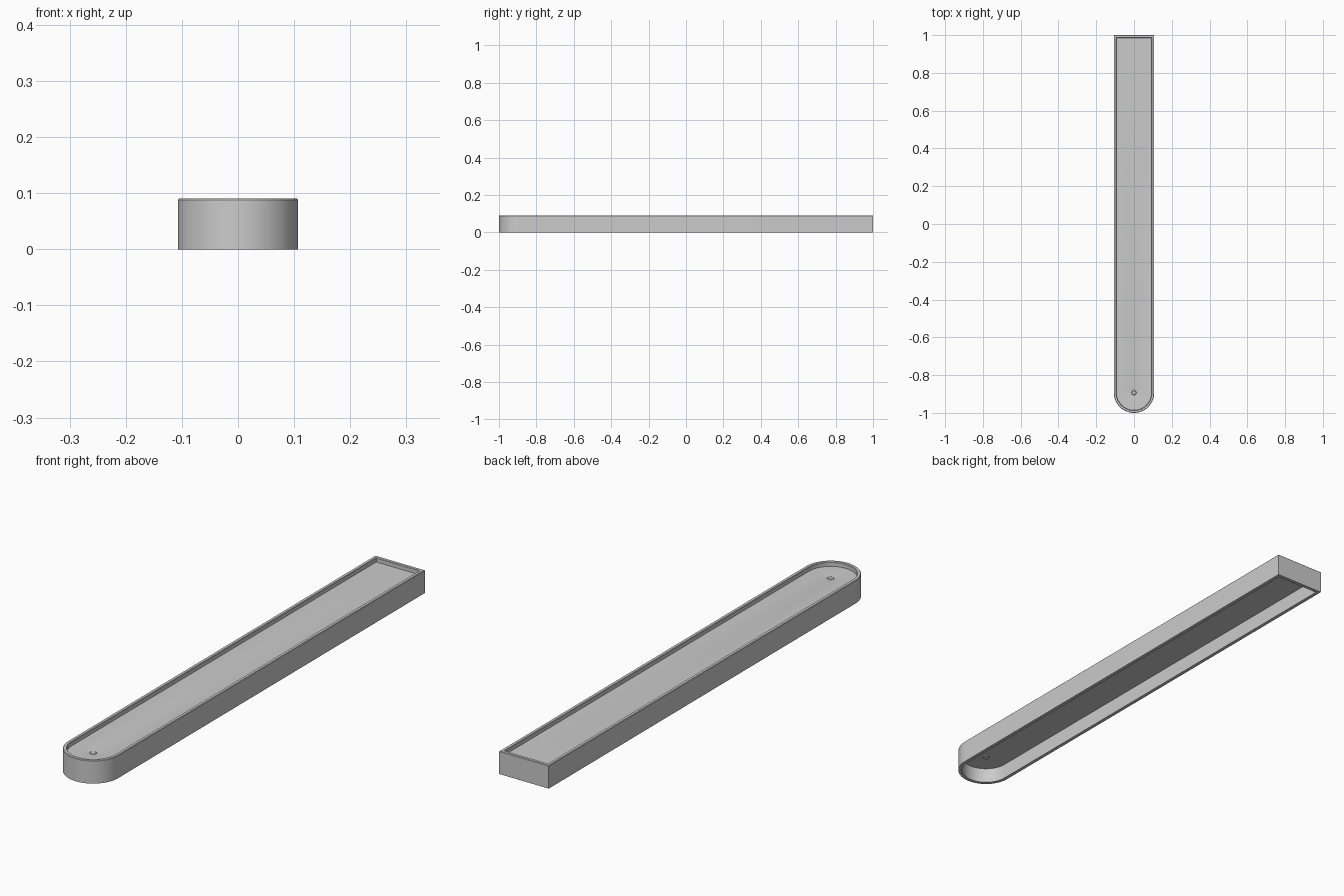
import bpy, bmesh
from math import pi, cos, sin

if "Cube" in bpy.data.objects:
    bpy.data.objects.remove(bpy.data.objects["Cube"])

W, CY, N = 0.107, -0.893, 48   # half width, arc centre, segments per half turn


def outline(d, z):
    """Rounded-front, square-back outline, moved inward by d."""
    r = W - d
    pts = [(r * cos(pi + pi * k / N), CY + r * sin(pi + pi * k / N), z) for k in range(N + 1)]
    pts += [(r - 2 * r * j / (N - 2), 1 - d, z) for j in range(N - 1)]
    return pts


def circle(r, z):
    return [(r * cos(pi + pi * k / N), CY + r * sin(pi + pi * k / N), z) for k in range(2 * N)]


def loft(name, rings, closed):
    bm = bmesh.new()
    vs = [[bm.verts.new(p) for p in ring] for ring in rings]
    count = len(vs)
    for i in range(count if closed else count - 1):
        a, b = vs[i], vs[(i + 1) % count]
        for k in range(2 * N):
            m = (k + 1) % (2 * N)
            bm.faces.new((a[k], a[m], b[m], b[k]))
    if not closed:
        bm.faces.new(vs[0])
        bm.faces.new(vs[-1])
    bmesh.ops.recalc_face_normals(bm, faces=bm.faces)
    mesh = bpy.data.meshes.new(name)
    bm.to_mesh(mesh)
    bm.free()
    ob = bpy.data.objects.new(name, mesh)
    bpy.context.collection.objects.link(ob)
    bpy.ops.object.select_all(action='DESELECT')
    ob.select_set(True)
    bpy.context.view_layer.objects.active = ob
    bpy.ops.object.shade_smooth_by_angle(angle=pi / 6)
    return ob


# tray shell: outer wall, rim, recessed deck with dimple and hole, hollow underside
loft("tray_shell", [
    outline(0, 0), outline(0, 0.088), outline(0.002, 0.09),
    outline(0.012, 0.09), outline(0.014, 0.088), outline(0.014, 0.073),
    circle(0.042, 0.073), circle(0.013, 0.070),
    circle(0.013, 0.060), outline(0.014, 0.060), outline(0.014, 0),
], True)

# small pin seated in the deck hole
loft("deck_pin", [
    circle(0.0128, 0.056), circle(0.0128, 0.069), circle(0.010, 0.071),
], False)
